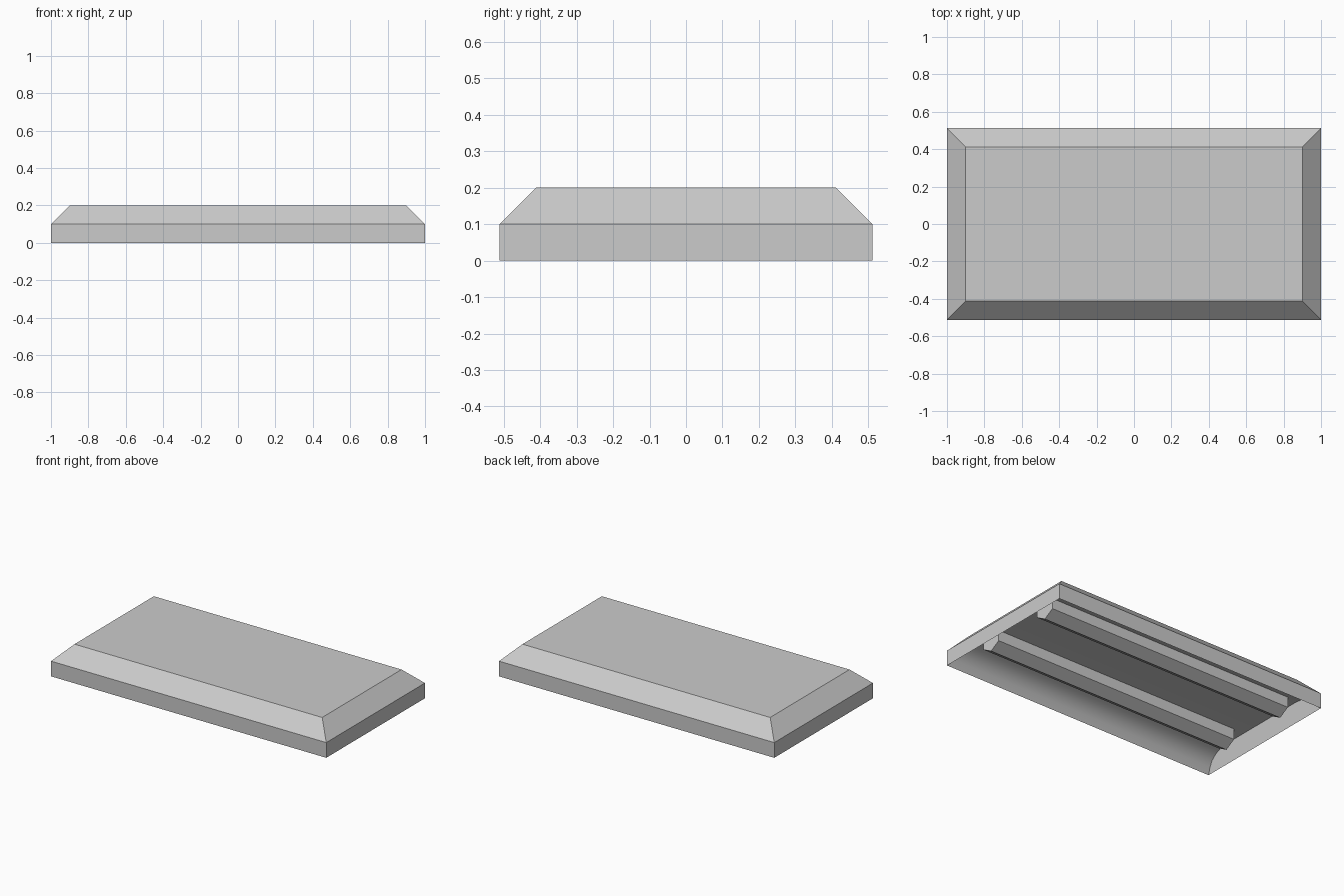
import bpy, bmesh, math

if "Cube" in bpy.data.objects:
    bpy.data.objects.remove(bpy.data.objects["Cube"])

HX, HY, TOP, SLOPE = 1.0, 0.512, 0.2, 0.1

# Slab: rectangular rings from the bevelled top, round the rim, into the hollow
rings = [(SLOPE, SLOPE, TOP), (0, 0, TOP - SLOPE), (0, 0, 0)]
cove = [(0.022, 0.04), (0.05, 0.073), (0.09, 0.098), (0.14, 0.114), (0.2, 0.12)]
rings += [(0.2 * z, inset, z) for inset, z in cove]

bm = bmesh.new()


def ring(inset_x, inset_y, z):
    x, y = HX - inset_x, HY - inset_y
    return [bm.verts.new((sx * x, sy * y, z))
            for sx, sy in ((-1, -1), (1, -1), (1, 1), (-1, 1))]


loops = [ring(*r) for r in rings]
bm.faces.new(loops[0])
for a, b in zip(loops, loops[1:]):
    for i in range(4):
        j = (i + 1) % 4
        bm.faces.new((a[i], b[i], b[j], a[j]))
bm.faces.new(loops[-1][::-1])
bmesh.ops.recalc_face_normals(bm, faces=bm.faces)
mesh = bpy.data.meshes.new("slab")
bm.to_mesh(mesh)
bm.free()
slab = bpy.data.objects.new("slab", mesh)
bpy.context.collection.objects.link(slab)
bpy.context.view_layer.objects.active = slab
slab.select_set(True)
bpy.ops.object.shade_smooth_by_angle(angle=math.radians(32))


# Six-sided rails running lengthwise under the slab, one edge pointing down
def rail(name, y, radius=0.08, bottom=0.01, half=0.9):
    b = bmesh.new()
    ends = []
    for x in (-half, half):
        angles = [math.radians(90 + 60 * i) for i in range(6)]
        ends.append([b.verts.new((x, y + radius * math.cos(t),
                                  bottom + radius + radius * math.sin(t)))
                     for t in angles])
    for i in range(6):
        j = (i + 1) % 6
        b.faces.new((ends[0][i], ends[0][j], ends[1][j], ends[1][i]))
    b.faces.new(ends[0])
    b.faces.new(ends[1])
    bmesh.ops.recalc_face_normals(b, faces=b.faces)
    m = bpy.data.meshes.new(name)
    b.to_mesh(m)
    b.free()
    bpy.context.collection.objects.link(bpy.data.objects.new(name, m))


rail("front_rail", -0.23)
rail("back_rail", 0.26)
